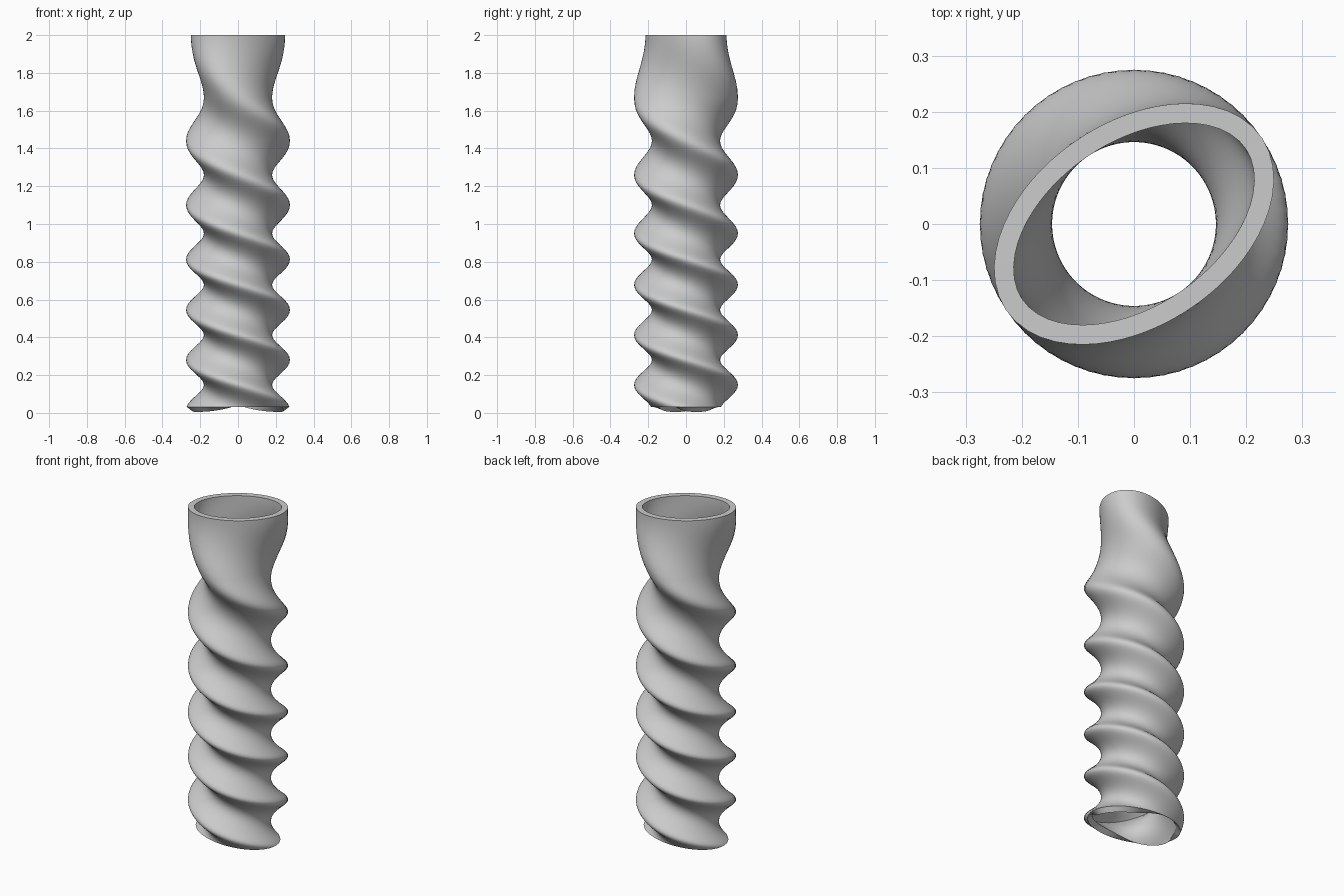
import bpy, math

if "Cube" in bpy.data.objects:
    bpy.data.objects.remove(bpy.data.objects["Cube"])

A, B = 0.275, 0.181          # outer ellipse semi-axes
WALL = 0.035
Z0, Z1 = 0.031, 2.0
SEGS, RINGS = 64, 300

# Twist keys: distance below the top rim -> angle in degrees (tightens downwards)
KEYS = [(0, 34), (0.33, 90), (0.56, 180), (0.74, 270), (0.90, 360), (1.05, 450),
        (1.188, 540), (1.322, 630), (1.455, 720), (1.588, 810), (1.72, 900),
        (1.852, 990), (1.984, 1080)]


def slope(i):
    if i == 0:
        return 0.0
    a, b = KEYS[i - 1], KEYS[min(i + 1, len(KEYS) - 1)]
    return (b[1] - a[1]) / (b[0] - a[0])


def twist(u):
    # Smooth Hermite interpolation between the keys
    i = max(k for k in range(len(KEYS) - 1) if KEYS[k][0] <= u)
    (u0, p0), (u1, p1) = KEYS[i], KEYS[i + 1]
    h = u1 - u0
    t = (u - u0) / h
    return math.radians((2*t**3 - 3*t**2 + 1) * p0 + (t**3 - 2*t**2 + t) * h * slope(i)
                        + (3*t**2 - 2*t**3) * p1 + (t**3 - t**2) * h * slope(i + 1))


# Twisted elliptical shell
verts, faces = [], []
for r in range(RINGS + 1):
    z = Z0 + (Z1 - Z0) * r / RINGS
    th = twist(Z1 - z)
    for s in range(SEGS):
        # Points stay at fixed polar angles so the quads remain unsheared
        p = 2 * math.pi * s / SEGS
        d = p - th
        rad = A * B / math.hypot(B * math.cos(d), A * math.sin(d))
        verts.append((rad * math.cos(p), rad * math.sin(p), z))
for r in range(RINGS):
    for s in range(SEGS):
        n = (s + 1) % SEGS
        faces.append((r*SEGS + s, r*SEGS + n, (r+1)*SEGS + n, (r+1)*SEGS + s))

mesh = bpy.data.meshes.new("twisted_tube")
mesh.from_pydata(verts, [], faces)
mesh.update()
tube = bpy.data.objects.new("twisted_tube", mesh)
bpy.context.collection.objects.link(tube)

# Wall thickness, inwards along the surface normals
solid = tube.modifiers.new("wall", 'SOLIDIFY')
solid.thickness = WALL
solid.offset = -1

bpy.context.view_layer.objects.active = tube
tube.select_set(True)
bpy.ops.object.modifier_apply(modifier="wall")
bpy.ops.object.shade_smooth_by_angle(angle=math.radians(40))
